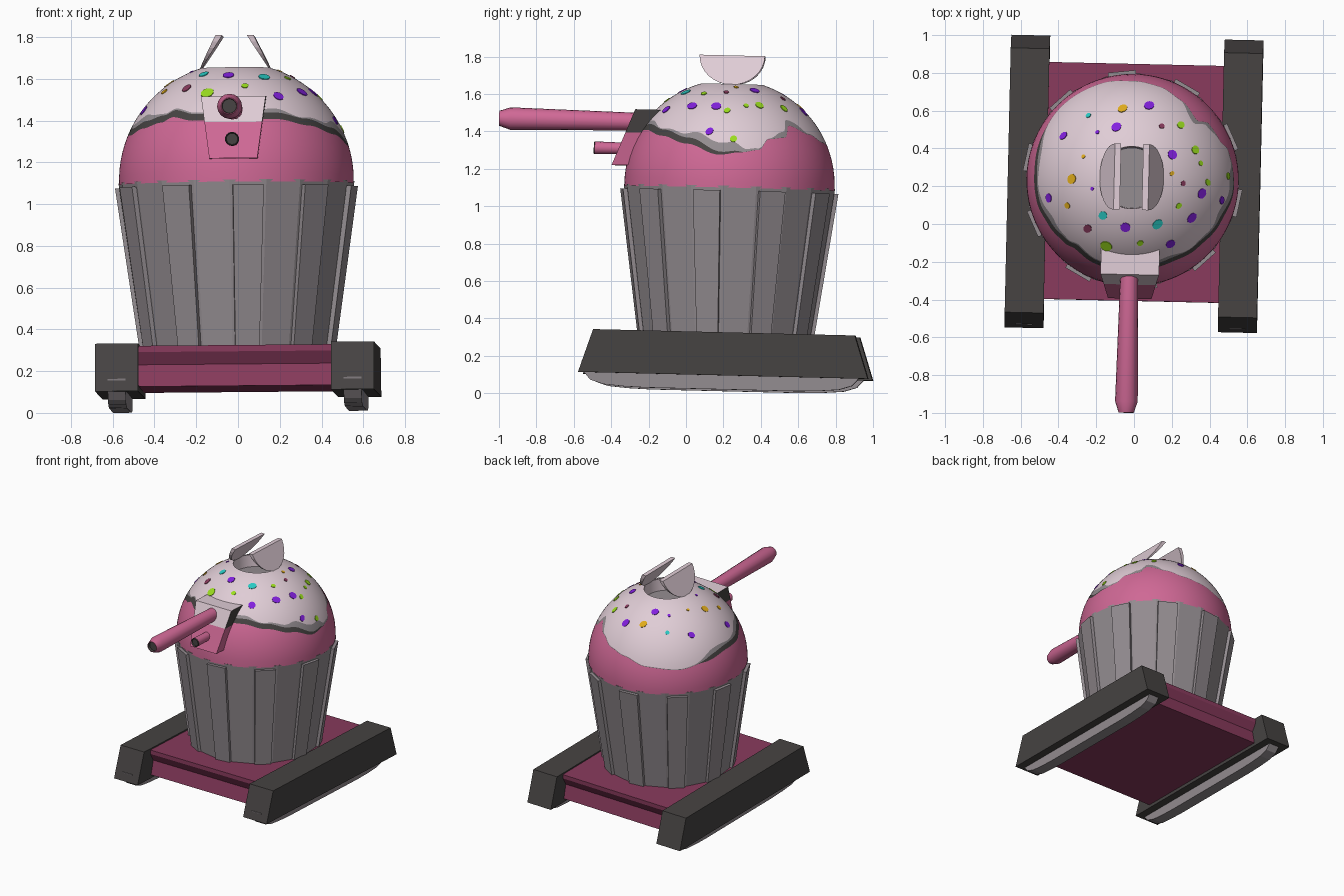
import bpy, bmesh, math
from mathutils import Matrix, Vector

if "Cube" in bpy.data.objects:
    bpy.data.objects.remove(bpy.data.objects["Cube"])

def colour(name, r, g, b):
    m = bpy.data.materials.new(name)
    lin = lambda c: (c / 255 / 12.92) if c < 11 else ((c / 255 + 0.055) / 1.055) ** 2.4
    m.diffuse_color = (lin(r), lin(g), lin(b), 1)
    m.use_nodes = True
    m.node_tree.nodes["Principled BSDF"].inputs["Base Color"].default_value = m.diffuse_color
    return m

FROST = colour("pale_pink_icing", 224, 205, 214)
PINK = colour("pink", 207, 104, 149)
MAROON = colour("dark_pink", 136, 58, 92)
GREY = colour("grey", 147, 140, 144)
DARK = colour("charcoal", 70, 67, 66)
PURPLE = colour("purple", 130, 32, 222)
YELLOW = colour("yellow", 224, 172, 28)
LIME = colour("lime", 155, 222, 30)
TEAL = colour("teal", 40, 202, 196)

CY, CZ, R = 0.21, 1.115, 0.562          # dome centre and radius
parts = []

def make(name, verts, faces, mats, idx=None, smooth=False):
    me = bpy.data.meshes.new(name)
    me.from_pydata([tuple(v) for v in verts], [], faces)
    for m in mats:
        me.materials.append(m)
    for i, p in enumerate(me.polygons):
        p.material_index = idx[i] if idx else 0
        p.use_smooth = smooth
    bm = bmesh.new()
    bm.from_mesh(me)
    bmesh.ops.recalc_face_normals(bm, faces=bm.faces)
    bm.to_mesh(me)
    bm.free()
    if smooth:
        me.set_sharp_from_angle(angle=math.radians(35))
    ob = bpy.data.objects.new(name, me)
    bpy.context.collection.objects.link(ob)
    parts.append(ob)
    return ob

def loft(name, a, b, mats, idx=None):
    """Closed solid between two matching outlines."""
    n = len(a)
    faces = [(i, (i + 1) % n, n + (i + 1) % n, n + i) for i in range(n)]
    faces += [tuple(range(n)), tuple(range(n, 2 * n))]
    return make(name, list(a) + list(b), faces, mats, idx)

def prism(name, yz, x0, x1, mat):
    return loft(name, [(x0, y, z) for y, z in yz], [(x1, y, z) for y, z in yz], [mat])

def lathe(name, prof, segs, place, mats, idx=None, smooth=True, turn=0.0):
    """Spin (radius, height) points; place maps (a, b, h) to space."""
    verts, faces, mi = [], [], []
    for r, h in prof:
        for k in range(segs):
            t = turn + math.tau * k / segs
            verts.append(place(r * math.sin(t), -r * math.cos(t), h))
    for j in range(len(prof) - 1):
        for k in range(segs):
            q = (k + 1) % segs
            faces.append((j * segs + k, j * segs + q, (j + 1) * segs + q, (j + 1) * segs + k))
            mi.append(idx[j] if idx else 0)
    faces.append(tuple((len(prof) - 1) * segs + k for k in range(segs)))
    mi.append(idx[-1] if idx else 0)
    return make(name, verts, faces, mats, mi, smooth)

upright = lambda a, b, h: (a, b + CY, h)

# chassis tray with grooved ends
prism("chassis_tray", [(-0.41, 0.31), (-0.41, 0.28), (-0.375, 0.22), (-0.40, 0.115),
                       (0.835, 0.115), (0.81, 0.22), (0.845, 0.28), (0.845, 0.31)],
      -0.48, 0.48, MAROON)

# track guards and treads
for s, side in ((-1, "left"), (1, "right")):
    prism(side + "_track_guard", [(-0.56, 0.09), (-0.485, 0.32), (0.915, 0.32), (0.99, 0.09)],
          s * 0.462, s * 0.668, DARK)
    half = [(0.75, 0.15), (0.735, 0.09), (0.70, 0.05), (0.63, 0.028), (0.52, 0.019), (0.40, 0.015)]
    tread = [(0.205 - y, z) for y, z in half] + [(0.205 + y, z) for y, z in reversed(half)]
    prism(side + "_tread", tread, s * 0.522, s * 0.608, GREY)

# pleated paper cup: twenty flat sides, raised plate on every second side
TURN = math.radians(7)
lathe("cup", [(0.452, 0.30), (0.566, 1.105), (0.53, 1.105)], 20, upright, [GREY],
      smooth=False, turn=TURN - math.pi / 20)
for k in range(10):
    t = TURN + math.tau * k / 10
    out, tan = Vector((math.sin(t), -math.cos(t), 0)), Vector((math.cos(t), math.sin(t), 0))
    def ring(off):
        pts = []
        for w, r, z in ((-0.058, 0.446, 0.30), (0.058, 0.446, 0.30),
                        (0.074, 0.557, 1.08), (-0.074, 0.557, 1.08)):
            pts.append(out * (r + off) + tan * w + Vector((0, CY, z)))
        return pts
    loft("cup_pleat", ring(-0.01), ring(0.022), [GREY])

# cake dome: pink below, wavy icing above, dark and grey drip bands between
EDGE = [(0, 1.395), (25, 1.395), (45, 1.365), (65, 1.325), (85, 1.27), (97, 1.285), (108, 1.30),
        (115, 1.36), (127, 1.37), (133, 1.435), (150, 1.39), (165, 1.35), (180, 1.33), (200, 1.29),
        (225, 1.275), (245, 1.30), (270, 1.33), (285, 1.33), (300, 1.36), (315, 1.385),
        (322, 1.41), (337, 1.39), (360, 1.395)]
DARK_BAND = [(0, .03), (45, .033), (70, .033), (92, .012), (100, .001), (238, .001),
             (255, .03), (300, .036), (360, .03)]
GREY_BAND = [(0, .006), (25, .02), (40, .004), (58, .015), (75, .045), (92, .05), (102, .012),
             (115, .002), (126, .03), (140, .03), (150, .004), (235, .004), (255, .03),
             (275, .012), (295, .035), (315, .008), (360, .006)]

def curve(table, d):
    for (a, u), (b, v) in zip(table, table[1:]):
        if a <= d <= b:
            f = (1 - math.cos(math.pi * (d - a) / (b - a))) / 2
            return u + (v - u) * f

N, LOW, HIGH = 180, 6, 14
elev = lambda z: math.asin((z - CZ) / R)
TOP = math.acos(0.165 / R)
verts, faces, idx = [], [], []
ROWS = LOW + 3 + HIGH
for k in range(N):
    d = 360 * k / N
    t = math.radians(d)
    e1 = elev(curve(EDGE, d))
    e2 = elev(curve(EDGE, d) + curve(DARK_BAND, d))
    e3 = elev(curve(EDGE, d) + curve(DARK_BAND, d) + curve(GREY_BAND, d))
    e0 = elev(1.095)
    es = [e0 + (e1 - e0) * j / LOW for j in range(LOW + 1)] + [e2]
    es += [e3 + (TOP - e3) * j / HIGH for j in range(HIGH + 1)]
    for e in es:
        verts.append((R * math.cos(e) * math.sin(t), CY - R * math.cos(e) * math.cos(t),
                      CZ + R * math.sin(e)))
    for j in range(ROWS - 1):
        a, b = k * ROWS + j, ((k + 1) % N) * ROWS + j
        faces.append((a, b, b + 1, a + 1))
        idx.append(0 if j < LOW else 1 if j == LOW else 2 if j == LOW + 1 else 3)
make("cake_dome", verts, faces, [PINK, DARK, GREY, FROST], idx, True)

# hatch well and its two leaning half-disc flaps
lathe("hatch_well", [(0.165, 1.652), (0.16, 1.56)], 40, upright, [FROST, GREY], [0, 1])
for s, side in ((-1, "left"), (1, "right")):
    outer, inner = [], []
    for k in range(17):
        a = math.pi + math.pi * k / 16
        y, v = CY + 0.175 * math.cos(a), 0.175 + 0.175 * math.sin(a)
        x = 0.17 - 0.45 * v
        outer.append((s * x, y, 1.648 + 0.9 * v))
        inner.append((s * (x - 0.01 - 0.13 * v), y, 1.648 + 0.9 * v))
    loft(side + "_hatch_flap", outer, inner, [FROST])

# sprinkles: thin rounded plates on the icing (x, y, radius as seen from above)
SPRINKLES = {
    "purple": (PURPLE, [(.07, .63, .032), (-.10, .51, .028), (.20, .37, .026), (-.38, .46, .026),
                        (-.45, .13, .026), (-.04, -.02, .027), (.31, .04, .031), (.36, .17, .029),
                        (.20, -.10, .026), (.465, .14, .024), (-.22, .18, .01), (-.20, .48, .011)]),
    "yellow": (YELLOW, [(-.07, .61, .029), (-.33, .23, .028), (-.35, .09, .017),
                        (.20, .27, .014), (-.27, .35, .011)]),
    "lime": (LIME, [(.24, .53, .025), (.32, .40, .025), (.35, .33, .014), (.24, .10, .018),
                    (.04, -.10, .018), (-.14, -.12, .032), (.39, .23, .02), (.495, .27, .02)]),
    "teal": (TEAL, [(.13, 0, .031), (-.16, .04, .025), (-.25, .57, .015)]),
    "dark_pink": (MAROON, [(-.24, -.03, .027), (.14, .52, .016), (.26, .22, .014)])}
for name, (mat, spots) in SPRINKLES.items():
    for i, (x, y, r) in enumerate(spots):
        x, y = x + 0.012, y - 0.033 - CY
        n = Vector((x, y, math.sqrt(R * R - x * x - y * y))).normalized()
        u = n.orthogonal().normalized()
        w = n.cross(u)
        c = Vector((0, CY, CZ))
        def spot(h):
            pts = []
            for k in range(10):
                a = math.tau * k / 10
                q = n * R + u * r * math.cos(a) + w * r * (0.8 + 0.1 * (i % 3)) * math.sin(a)
                pts.append(c + q.normalized() * (R + h))
            return pts
        loft(name + "_sprinkle", spot(-0.003), spot(0.004), [mat])

# gun mount: pink below, icing and dark sides above
levels = [(1.205, -0.42, 0.115), (1.38, -0.35, 0.138), (1.505, -0.30, 0.155)]
verts = []
for z, y, w in levels:
    back = -0.16 if z > 1.4 else -0.12
    verts += [(-w, y, z), (w, y, z), (w, back, z), (-w, back, z)]
faces, idx = [(0, 1, 2, 3), (8, 9, 10, 11)], [0, 1]
for j in range(2):
    for k in range(4):
        q = (k + 1) % 4
        faces.append((4 * j + k, 4 * j + q, 4 * j + 4 + q, 4 * j + 4 + k))
        idx.append(0 if j == 0 else (1 if k in (0, 2) else 2))
make("gun_mount", verts, faces, [PINK, FROST, DARK], idx)

# main barrel and small barrel, with dark bores
lathe("main_barrel", [(0.046, -0.22), (0.06, -0.97), (0.04, -1.03), (0.036, -1.03), (0.034, -1.01)],
      16, lambda a, b, h: (a - 0.003, h, 1.44 + b), [PINK, DARK], [0, 0, 0, 1, 1])
lathe("small_barrel", [(0.03, -0.30), (0.034, -0.515), (0.03, -0.52), (0.027, -0.51)],
      14, lambda a, b, h: (a - 0.003, h, 1.295 + b), [PINK, DARK], [0, 1, 1, 1])

# the whole model sits with a slight tilt; then rest it on the ground
pivot = Vector((0, 0.215, 0.2))
rot = (Matrix.Rotation(math.radians(-1.3), 4, 'Z') @ Matrix.Rotation(math.radians(-0.5), 4, 'Y')
       @ Matrix.Rotation(math.radians(-1.4), 4, 'X'))
tilt = Matrix.Translation(pivot) @ rot @ Matrix.Translation(-pivot)
for ob in parts:
    ob.data.transform(tilt)
low = min(v.co.z for ob in parts for v in ob.data.vertices)
for ob in parts:
    ob.data.transform(Matrix.Translation((0, 0, -low)))
